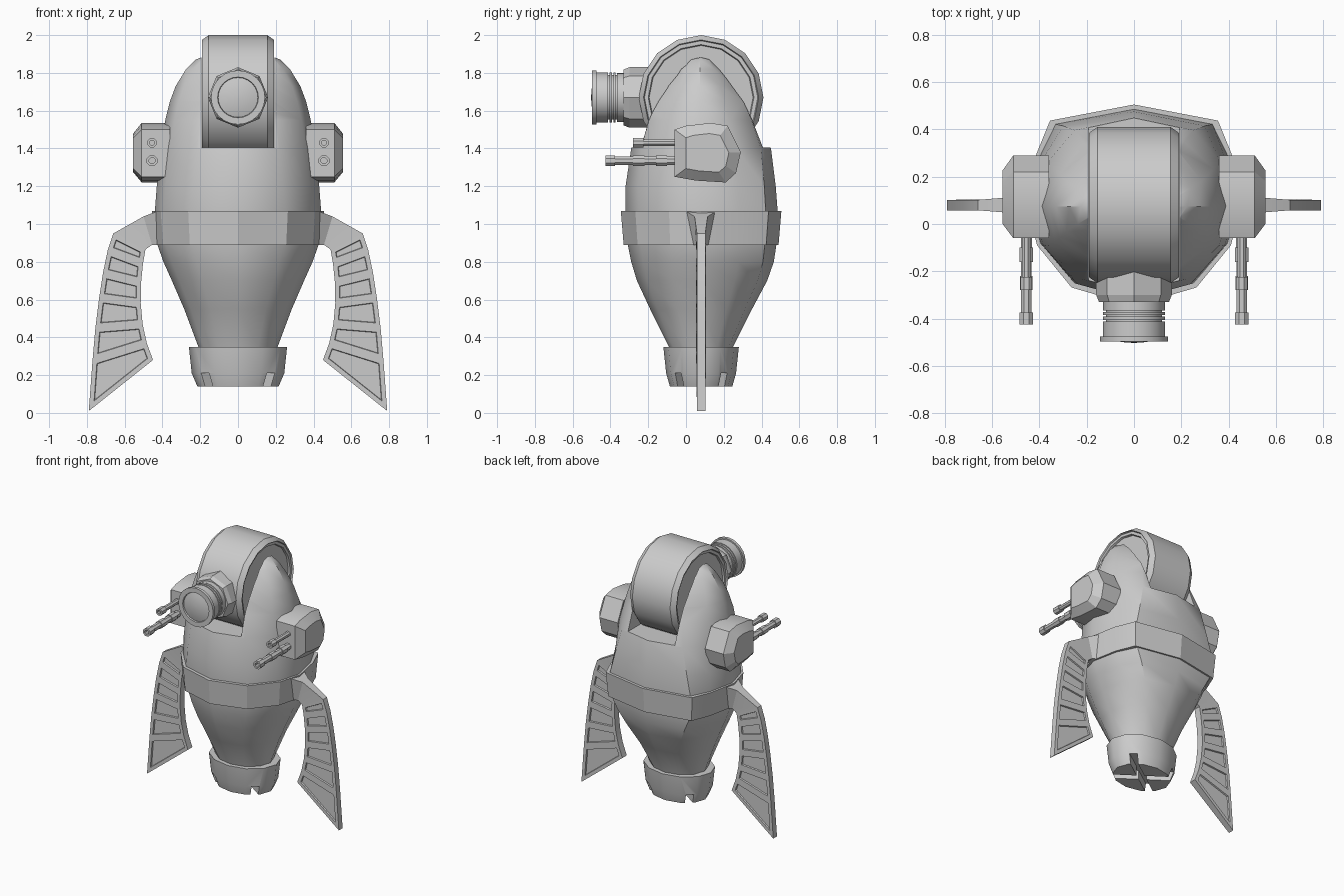
import bpy, bmesh, math
from mathutils import Vector

if "Cube" in bpy.data.objects:
    bpy.data.objects.remove(bpy.data.objects["Cube"])


def finish(name, bm, angle=30, mirror=False):
    bmesh.ops.recalc_face_normals(bm, faces=bm.faces)
    me = bpy.data.meshes.new(name)
    bm.to_mesh(me)
    bm.free()
    ob = bpy.data.objects.new(name, me)
    bpy.context.collection.objects.link(ob)
    smooth(ob, angle)
    if mirror:
        ob.modifiers.new("mirror", 'MIRROR')
    return ob


def activate(ob):
    bpy.ops.object.select_all(action='DESELECT')
    ob.select_set(True)
    bpy.context.view_layer.objects.active = ob


def smooth(ob, angle):
    activate(ob)
    bpy.ops.object.shade_smooth_by_angle(angle=math.radians(angle))


def loft(rings):
    """Skin a list of equal-length point rings and cap both ends."""
    bm = bmesh.new()
    vs = [[bm.verts.new(p) for p in r] for r in rings]
    n = len(vs[0])
    for a, b in zip(vs, vs[1:]):
        for i in range(n):
            j = (i + 1) % n
            bm.faces.new((a[i], a[j], b[j], b[i]))
    bm.faces.new(vs[0])
    bm.faces.new(vs[-1])
    return bm


def lathe(profile, centre, axis, segs, turn=0.0):
    """Profile of (position along axis, radius) turned about x or y."""
    rings = []
    for t, r in profile:
        ring = []
        for i in range(segs):
            a = math.tau * i / segs + turn
            u, z = r * math.sin(a), r * math.cos(a)
            ring.append(Vector(centre) + (Vector((t, u, z)) if axis == 'x' else Vector((u, t, z))))
        rings.append(ring)
    return loft(rings)


def cut(ob, centre, size, turn=0.0, angle=30):
    bpy.ops.mesh.primitive_cube_add(size=1, location=centre, rotation=(0, 0, turn))
    cutter = bpy.context.object
    cutter.scale = size
    cutter.hide_render = True
    mod = ob.modifiers.new("cut", 'BOOLEAN')
    mod.operation, mod.solver, mod.object = 'DIFFERENCE', 'EXACT', cutter
    activate(ob)
    bpy.ops.object.modifier_apply(modifier="cut")
    bpy.data.objects.remove(cutter)
    smooth(ob, angle)


# Hull cross-section: half outline of the squared-back belt, blended with a circle
SQUARE = [(0, 1), (.78, .84), (.91, .5), (1, 0), (.9, -.4), (.58, -.82), (0, -1)]


def section(z, hx, yf, yb, k):
    half = []
    for i, (sx, sy) in enumerate(SQUARE):
        a = math.pi * i / 6
        x = k * sx + (1 - k) * math.sin(a)
        y = k * sy + (1 - k) * math.cos(a)
        half.append((x * hx, (yf + yb) / 2 + y * (yb - yf) / 2, z))
    return half + [(-x, y, z) for x, y, z in half[-2:0:-1]]


# Hull with a slot for the head wheel
hull = finish("hull", loft([section(*r) for r in [
    (.30, .20, -.08, .24, 0), (.35, .21, -.09, .25, 0), (.55, .285, -.19, .35, .2),
    (.70, .35, -.26, .43, .5), (.80, .395, -.29, .465, .7), (.90, .43, -.31, .48, .9),
    (1.07, .44, -.32, .485, .9), (1.20, .43, -.32, .475, .7), (1.40, .41, -.29, .45, .4),
    (1.55, .385, -.24, .39, .2), (1.65, .36, -.19, .34, .1), (1.73, .33, -.14, .29, 0),
    (1.82, .275, -.075, .225, 0), (1.87, .225, -.02, .17, 0), (1.90, .15, .03, .13, 0)]]), 40)
cut(hull, (0, .08, 1.805), (.385, 1.2, .8), angle=40)

# Belt
finish("belt", loft([section(.89, .44, -.33, .49, 1), section(1.07, .455, -.345, .505, 1)]), 20)

# Thruster nozzle with crossed notches
nozzle = finish("nozzle", loft([section(*r) for r in [
    (.14, .215, -.085, .245, 0), (.21, .245, -.105, .265, 0), (.35, .26, -.12, .28, 0)]]), 40)
for s in (1, -1):
    cut(nozzle, (0, .08, .15), (.8, .05, .12), s * math.radians(35), 40)

# Head wheel with stepped rims
rim = [(.165, .15), (.165, .275), (.178, .28), (.178, .30), (.19, .305), (.155, .33)]
finish("head_wheel", lathe([(-x, r) for x, r in rim] + rim[::-1], (0, .08, 1.67), 'x', 16), 25)

# Eye mount, ringed barrel and lens
finish("eye_mount", lathe([(-.12, .16), (-.30, .16), (-.33, .148)], (0, 0, 1.67), 'y', 8), 20)
barrel = [(-.30, .13), (-.365, .13)]
for y in (-.365, -.385, -.405):
    barrel += [(y, .118), (y - .007, .118), (y - .007, .132), (y - .02, .132)]
barrel += [(-.475, .132), (-.475, .143), (-.497, .143), (-.497, .108), (-.485, .105)]
finish("eye_barrel", lathe(barrel, (0, 0, 1.67), 'y', 24), 30)
finish("eye_lens", lathe([(-.47, .107), (-.487, .105), (-.495, .075), (-.50, .04), (-.502, .01)],
                         (0, 0, 1.67), 'y', 24), 40)

# Side weapon pods
outline = [(-.06, 1.25), (-.06, 1.50), (.0, 1.52), (.13, 1.535), (.22, 1.52), (.29, 1.38),
           (.265, 1.27), (.21, 1.22), (.05, 1.23)]
finish("side_pod", loft([[(x, .11 + (y - .11) * k, 1.375 + (z - 1.375) * k) for y, z in outline]
                         for x, k in [(.36, 1), (.51, 1), (.555, .65)]]), 20, True)

# Gun barrels
finish("lower_gun", lathe([
    (-.04, .025), (-.10, .025), (-.10, .031), (-.16, .031), (-.16, .024), (-.22, .024),
    (-.22, .029), (-.28, .029), (-.28, .024), (-.375, .024), (-.375, .031), (-.425, .031),
    (-.425, .017), (-.39, .017)], (.455, 0, 1.335), 'y', 8, math.pi / 8), 30, True)
finish("upper_gun", lathe([
    (-.04, .019), (-.225, .019), (-.225, .027), (-.28, .027), (-.28, .014), (-.25, .014)],
    (.455, 0, 1.43), 'y', 8, math.pi / 8), 30, True)

# Landing fins: stations of outer x, z and inner x, z, with recessed panels
stations = [(.42, 1.07, .42, .89), (.50, 1.04, .455, .89), (.66, .95, .49, .865),
            (.69, .86, .503, .79), (.715, .74, .513, .69), (.735, .61, .515, .58),
            (.755, .45, .505, .47), (.77, .28, .483, .37), (.79, .01, .45, .28)]
thick = {0: (.085, .045), 1: (.035, .025)}
rings = []
for i, (ox, oz, ix, iz) in enumerate(stations):
    to, ti = thick.get(i, (.022, .026))
    rings.append([(ox, .08 - to, oz), (ix, .08 - ti, iz), (ix, .08 + ti, iz), (ox, .08 + to, oz)])
bm = loft(rings)
bmesh.ops.recalc_face_normals(bm, faces=bm.faces)
panels = [f for f in bm.faces if abs(f.normal.y) > .9 and f.calc_center_median().z < .91]
bmesh.ops.inset_individual(bm, faces=panels, thickness=.024, use_even_offset=True)
bmesh.ops.inset_individual(bm, faces=panels, thickness=.003, depth=-.01, use_even_offset=True)
finish("landing_fin", bm, 20, True)
